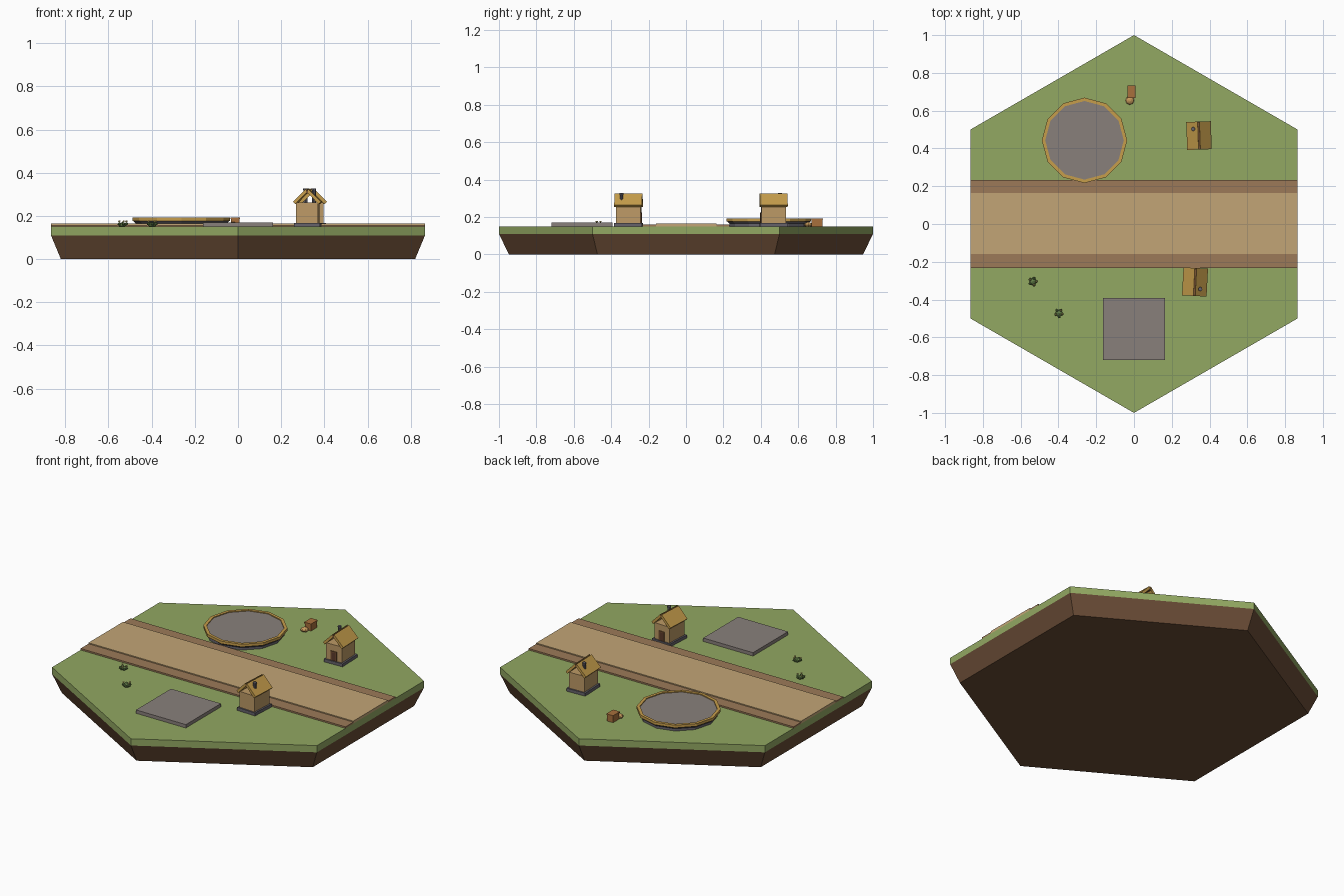
import bpy, bmesh
from math import sin, cos, pi, radians
from mathutils import Matrix, Vector

if "Cube" in bpy.data.objects:
    bpy.data.objects.remove(bpy.data.objects["Cube"])

mats = {}


def material(name, hexcol):
    lin = []
    for i in (0, 2, 4):
        c = int(hexcol[i:i + 2], 16) / 255
        lin.append(c / 12.92 if c <= 0.04045 else ((c + 0.055) / 1.055) ** 2.4)
    m = bpy.data.materials.new(name)
    m.diffuse_color = (*lin, 1)
    m.use_nodes = True
    m.node_tree.nodes["Principled BSDF"].inputs["Base Color"].default_value = m.diffuse_color
    mats[name] = m


for n, h in {"grass": "92a862", "soil": "6b4d36", "sand": "c2a576", "verge": "9c7a58",
             "stone": "89807b", "dark_stone": "65626a", "plaster": "bd9a66", "thatch": "c69d4b",
             "wood": "7a5534", "door": "5c3b2b", "crate": "a8703c", "sack": "c79a5c",
             "leaf": "647f48", "flower": "d8c878"}.items():
    material(n, h)


def finish(name, bm, mat, mx=Matrix()):
    bmesh.ops.recalc_face_normals(bm, faces=bm.faces[:])
    me = bpy.data.meshes.new(name)
    bm.to_mesh(me)
    bm.free()
    ob = bpy.data.objects.new(name, me)
    ob.matrix_world = mx
    me.materials.append(mats[mat])
    bpy.context.collection.objects.link(ob)
    return ob


def loft(name, mat, n, rings, mx=Matrix(), closed=False):
    """Stack of n-sided rings (radius, z); closed joins last to first (a hoop)."""
    bm = bmesh.new()
    rows = [[bm.verts.new((r * sin(2 * pi * i / n), r * cos(2 * pi * i / n), z)) for i in range(n)]
            for r, z in rings]
    pairs = list(zip(rows, rows[1:])) + ([(rows[-1], rows[0])] if closed else [])
    for a, b in pairs:
        for i in range(n):
            j = (i + 1) % n
            bm.faces.new((a[i], a[j], b[j], b[i]))
    if not closed:
        bm.faces.new(rows[0])
        bm.faces.new(rows[-1])
    return finish(name, bm, mat, mx)


def box(name, mat, x, y, z, mx=Matrix()):
    """Box from (min, max) pairs."""
    bm = bmesh.new()
    bmesh.ops.create_cube(bm, size=1)
    for v in bm.verts:
        v.co = Vector([(a + b) / 2 + c * (b - a) for c, (a, b) in zip(v.co, (x, y, z))])
    return finish(name, bm, mat, mx)


def prism(name, mat, pts, y, mx=Matrix()):
    """XZ profile extruded along y."""
    bm = bmesh.new()
    f = bm.faces.new([bm.verts.new((px, y[0], pz)) for px, pz in pts])
    ext = bmesh.ops.extrude_face_region(bm, geom=[f])["geom"]
    bmesh.ops.translate(bm, verts=[v for v in ext if isinstance(v, bmesh.types.BMVert)],
                        vec=(0, y[1] - y[0], 0))
    return finish(name, bm, mat, mx)


def blob(name, mat, r, scale, mx):
    bm = bmesh.new()
    bmesh.ops.create_icosphere(bm, subdivisions=1, radius=r)
    bmesh.ops.scale(bm, verts=bm.verts[:], vec=scale)
    return finish(name, bm, mat, mx)


def at(x, y, z=0.15, rot=0):
    return Matrix.Translation((x, y, z)) @ Matrix.Rotation(radians(rot), 4, 'Z')


# hexagonal ground tile
loft("soil_base", "soil", 6, [(0.947, 0), (1.0, 0.11)])
loft("grass_top", "grass", 6, [(1.0, 0.11), (1.0, 0.15)])

# road with verges
W = 0.866
box("road", "sand", (-W, W), (-0.16, 0.163), (0.14, 0.165))
for s in (-1, 1):
    ys = sorted((s * 0.16, s * 0.233))
    box("road_verge", "verge", (-W, W), ys, (0.14, 0.159))

# stone pads
box("square_pad", "stone", (-0.163, 0.163), (-0.72, -0.393), (0.145, 0.17))
arena = at(-0.262, 0.443)
loft("round_pad_base", "dark_stone", 12, [(0.21, -0.005), (0.21, 0.014), (0.222, 0.026)], arena)
loft("round_pad_floor", "stone", 12, [(0.208, 0.02), (0.208, 0.037)], arena)
loft("round_pad_rim", "thatch", 12, [(0.208, 0.026), (0.226, 0.026), (0.226, 0.042), (0.208, 0.042)],
     arena, closed=True)


def house(mx):
    box("house_plinth", "dark_stone", (-0.06, 0.06), (-0.074, 0.074), (-0.005, 0.018), mx)
    box("house_walls", "plaster", (-0.05, 0.05), (-0.066, 0.066), (0.018, 0.112), mx)
    # door and frame facing the road
    box("door", "door", (-0.014, 0.014), (-0.069, -0.06), (0.018, 0.068), mx)
    for s in (-1, 1):
        box("door_post", "wood", sorted((s * 0.014, s * 0.019)), (-0.071, -0.06), (0.018, 0.068), mx)
    box("door_lintel", "wood", (-0.019, 0.019), (-0.071, -0.06), (0.068, 0.074), mx)
    # open gable roof
    for s in (-1, 1):
        slab = [(0.005, 0.176), (0.065, 0.115), (0.054, 0.104), (0.004, 0.156)]
        prism("roof_slope", "thatch", [(s * a, b) for a, b in slab], (-0.074, 0.074), mx)
    box("ridge_beam", "wood", (-0.007, 0.007), (-0.073, 0.073), (0.154, 0.17), mx)
    loft("chimney", "dark_stone", 8, [(0.009, 0.112), (0.009, 0.176)],
         mx @ Matrix.Translation((-0.03, 0.036, 0)))
    loft("chimney_cap", "dark_stone", 8, [(0.011, 0.17), (0.011, 0.177)],
         mx @ Matrix.Translation((-0.03, 0.036, 0)))


house(at(0.344, 0.468, rot=2))
house(at(0.323, -0.307, rot=177))

# crate with lid, and sack beside it
crate = at(-0.013, 0.699)
box("crate", "crate", (-0.02, 0.02), (-0.028, 0.03), (0, 0.036), crate)
box("crate_lid", "crate", (-0.022, 0.022), (-0.031, 0.033), (0.036, 0.043), crate)
loft("sack", "sack", 8, [(0.018, 0), (0.023, 0.008), (0.018, 0.016), (0.006, 0.022)], at(-0.022, 0.654))

# flowering shrubs
for k, (x, y) in enumerate([(-0.535, -0.305), (-0.397, -0.472)]):
    blob("shrub", "leaf", 0.021, (1, 1, 0.6), at(x, y, 0.159, 20 * k))
    for i in range(5):
        a = 2 * pi * i / 5 + k
        px, py = x + 0.018 * cos(a), y + 0.018 * sin(a)
        blob("shrub_leaf", "leaf", 0.009, (1, 1, 0.9), at(px, py, 0.163))
        if i % 2 == 0:
            blob("flower", "flower", 0.006, (1, 1, 0.8), at(px, py, 0.175))
